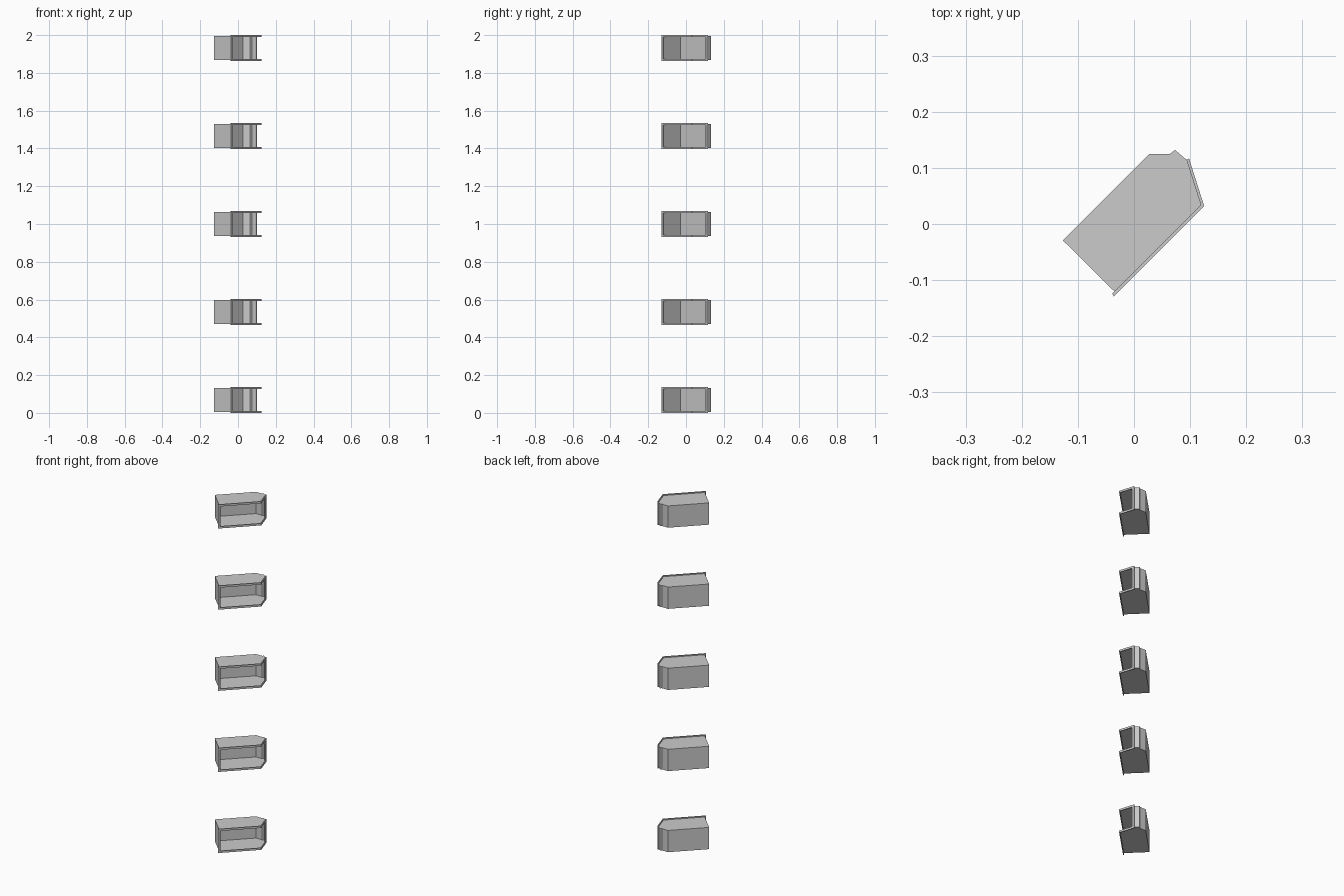
import bpy, bmesh
from mathutils import Vector

if "Cube" in bpy.data.objects:
    bpy.data.objects.remove(bpy.data.objects["Cube"])

COUNT = 5
H = 0.137                      # full height of one bin, rim included
STEP = (2.0 - H) / (COUNT - 1)
INSET = 0.006                  # shell sits inside the rim height
RIM = 0.011                    # rim strip width

# Plan of the shell: starts at the opening's left end, runs round the back
# to the opening's right end; the last three points bound the open front
WALLS = [(-0.034, -0.121), (-0.127, -0.029), (0.027, 0.125),
         (0.064, 0.125), (0.073, 0.132), (0.0935, 0.1145)]
CORNER = (0.119, 0.034)

# Plan of the rim that follows the opening
INNER = [Vector(p) for p in [(-0.039, -0.124), CORNER, (0.0935, 0.1145)]]
OUTER = [Vector(p) for p in [(-0.036, -0.129), (0.125, 0.032), (0.098, 0.117)]]


def finish(bm, name):
    bmesh.ops.recalc_face_normals(bm, faces=bm.faces)
    mesh = bpy.data.meshes.new(name)
    bm.to_mesh(mesh)
    bm.free()
    return mesh


def prism(bm, plan, z0, z1):
    low = [bm.verts.new((p[0], p[1], z0)) for p in plan]
    high = [bm.verts.new((p[0], p[1], z1)) for p in plan]
    bm.faces.new(low[::-1])
    bm.faces.new(high)
    n = len(plan)
    for i in range(n):
        j = (i + 1) % n
        bm.faces.new((low[i], low[j], high[j], high[i]))


def shell_mesh():
    # Thin sheet floor, roof and walls, open at the front
    bm = bmesh.new()
    plan = WALLS + [CORNER]
    low = [bm.verts.new((x, y, INSET)) for x, y in plan]
    high = [bm.verts.new((x, y, H - INSET)) for x, y in plan]
    bm.faces.new(low)
    bm.faces.new(high[::-1])
    for i in range(len(WALLS) - 1):
        bm.faces.new((low[i], low[i + 1], high[i + 1], high[i]))
    return finish(bm, "bin_shell")


def rim_mesh():
    bm = bmesh.new()
    # Bottom and top strips
    for z in (0, H - RIM):
        prism(bm, OUTER + INNER[::-1], z, z + RIM)
    # End posts
    for end in (0, 2):
        a, b = INNER[end], OUTER[end]
        along = (OUTER[1] - b).normalized() * RIM
        prism(bm, [a, b, b + along, a + along], RIM, H - RIM)
    return finish(bm, "bin_rim")


# Column of identical bins
parts = [shell_mesh(), rim_mesh()]
for i in range(COUNT):
    for mesh in parts:
        ob = bpy.data.objects.new(f"{mesh.name}_{i + 1}", mesh)
        ob.location.z = i * STEP
        bpy.context.collection.objects.link(ob)
